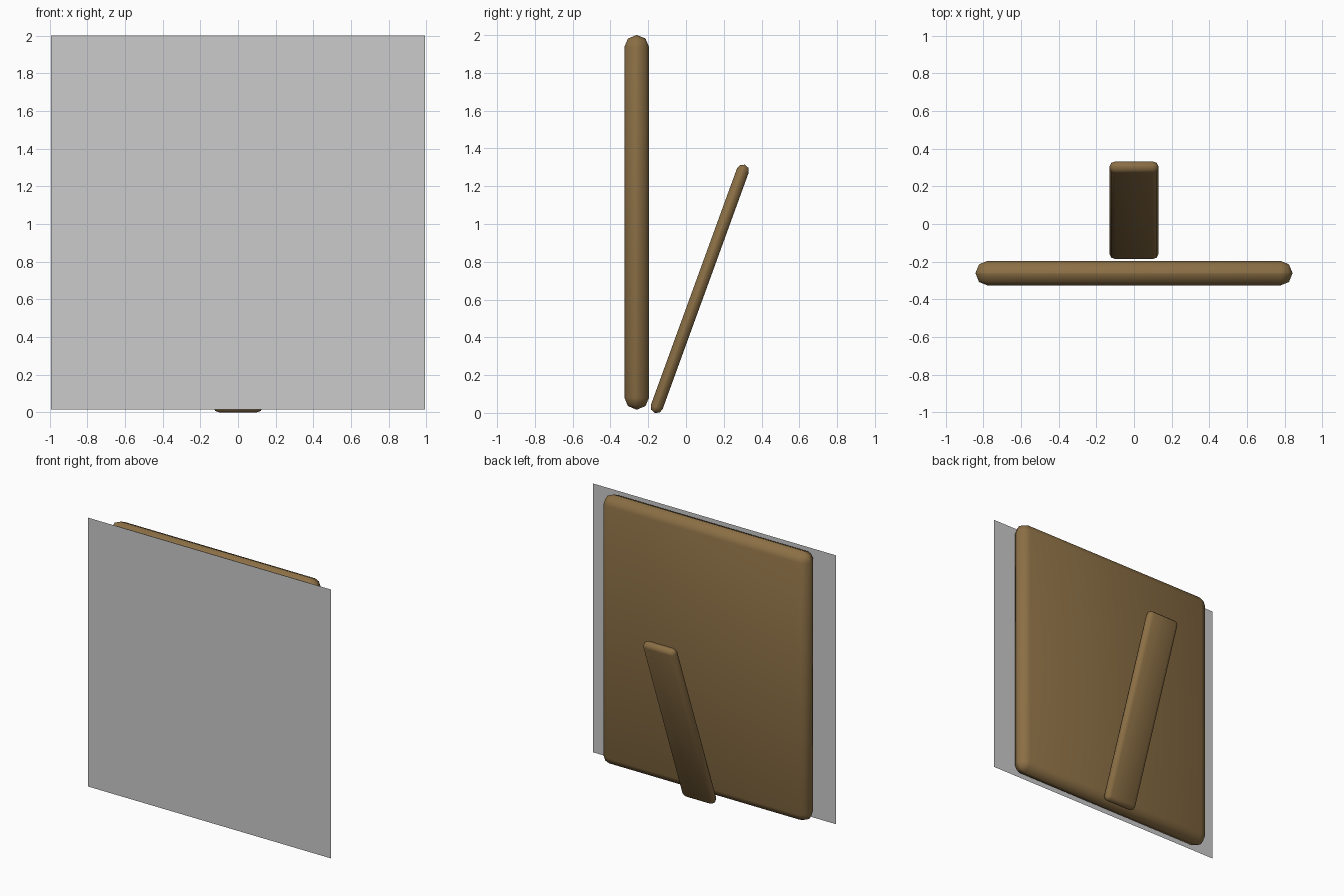
import bpy, bmesh, math

if "Cube" in bpy.data.objects:
    bpy.data.objects.remove(bpy.data.objects["Cube"])

wood = bpy.data.materials.new("wood")
wood.diffuse_color = (0.26, 0.16, 0.06, 1)
wood.use_nodes = True
wood.node_tree.nodes["Principled BSDF"].inputs["Base Color"].default_value = wood.diffuse_color


def rounded_slab(name, size, location, tilt=0):
    """Box whose edges are rounded to almost half its thickness."""
    mesh = bpy.data.meshes.new(name)
    bm = bmesh.new()
    bmesh.ops.create_cube(bm, size=1)
    bmesh.ops.scale(bm, vec=size, verts=bm.verts)
    bmesh.ops.bevel(bm, geom=bm.edges[:], offset=min(size) * 0.48,
                    offset_type='OFFSET', segments=2, profile=0.5,
                    affect='EDGES')
    for f in bm.faces:
        f.smooth = True
    bm.to_mesh(mesh)
    bm.free()
    obj = bpy.data.objects.new(name, mesh)
    obj.location = location
    obj.rotation_euler.x = math.radians(tilt)
    mesh.materials.append(wood)
    bpy.context.collection.objects.link(obj)
    return obj


# Backing board
rounded_slab("backing_board", (1.682, 0.13, 1.982), (0, -0.261, 1.009))

# Rear support strut, leaning away from the board towards the top
rounded_slab("support_strut", (0.262, 0.066, 1.397), (0, 0.073, 0.657), -20)

# Thin picture sheet in front of the board
bpy.ops.mesh.primitive_plane_add(size=1.984, location=(0, -0.331, 1.008),
                                 rotation=(math.radians(90), 0, 0))
bpy.context.object.name = "picture_sheet"
